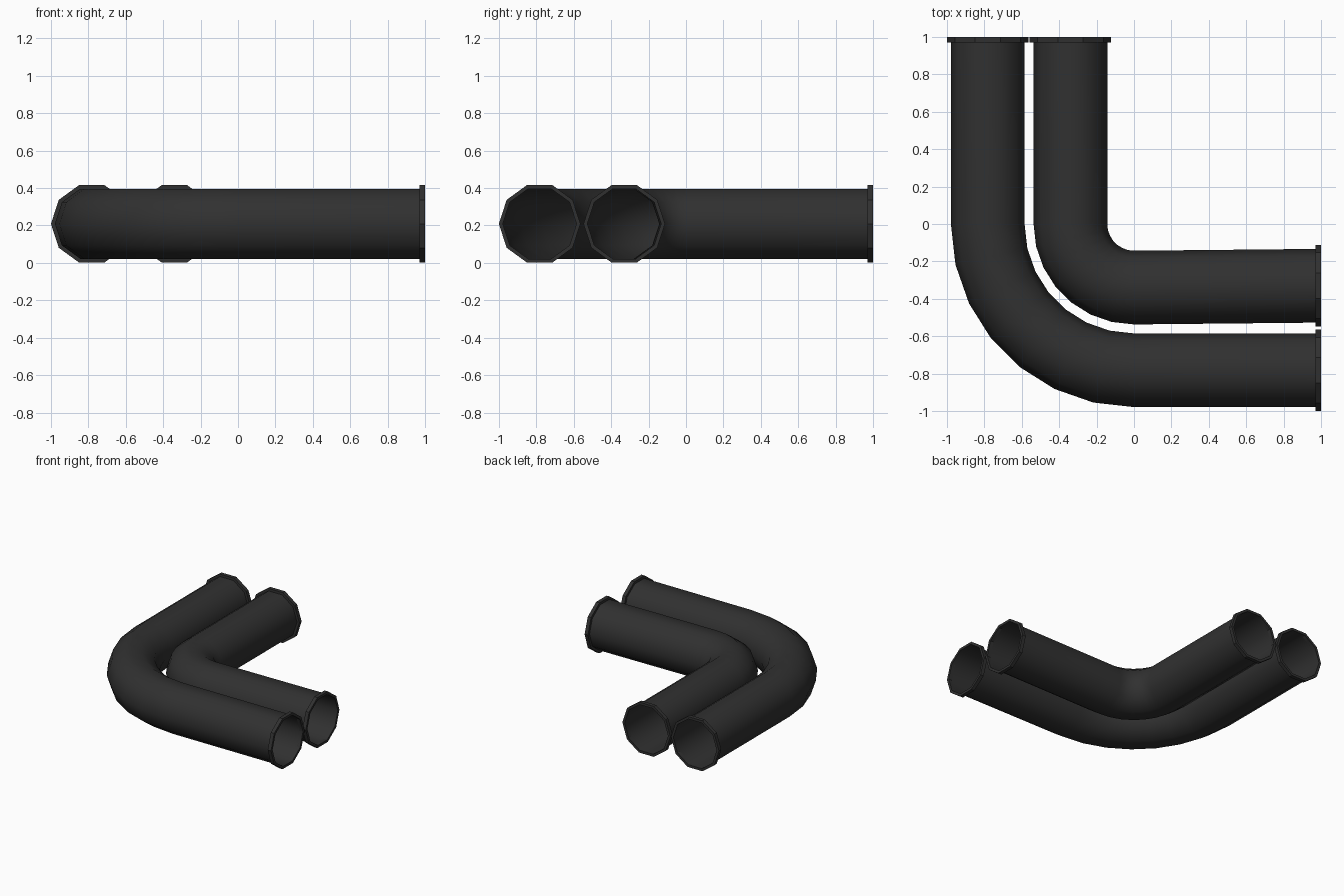
import bpy
import bmesh
from math import sin, cos, pi, radians
from mathutils import Vector

cube = bpy.data.objects.get("Cube")
if cube:
    bpy.data.objects.remove(cube, do_unlink=True)

SIDES = 10
CENTRE_Z = 0.209
PIPE_R = 0.197
FLANGE_R = 0.218
FLANGE_T = 0.03
BEND_STEPS = 7

rubber = bpy.data.materials.new("dark grey")
rubber.use_nodes = True
colour = (0.03, 0.03, 0.03, 1)
rubber.diffuse_color = colour
bsdf = rubber.node_tree.nodes["Principled BSDF"]
bsdf.inputs["Base Color"].default_value = colour
bsdf.inputs["Roughness"].default_value = 0.7


def loft(name, rings, closed=False):
    """Skin a list of (centre, sideways direction, radius) rings."""
    bm = bmesh.new()
    loops = []
    for centre, side, radius in rings:
        loop = []
        for i in range(SIDES):
            a = 2 * pi * i / SIDES
            offset = side * cos(a) + Vector((0, 0, sin(a)))
            loop.append(bm.verts.new(centre + offset * radius))
        loops.append(loop)
    pairs = list(zip(loops, loops[1:]))
    if closed:
        pairs.append((loops[-1], loops[0]))
    for a, b in pairs:
        for i in range(SIDES):
            j = (i + 1) % SIDES
            bm.faces.new((a[i], a[j], b[j], b[i]))
    bmesh.ops.recalc_face_normals(bm, faces=bm.faces)
    # Open tubes face outward
    if not closed:
        face = bm.faces[0]
        if face.normal.dot(face.calc_center_median() - rings[0][0]) < 0:
            bmesh.ops.reverse_faces(bm, faces=bm.faces)
    mesh = bpy.data.meshes.new(name)
    bm.to_mesh(mesh)
    bm.free()
    mesh.materials.append(rubber)
    obj = bpy.data.objects.new(name, mesh)
    bpy.context.collection.objects.link(obj)
    return obj


def flange(name, end, inward, side):
    """Thin ring collar around a pipe mouth."""
    back = end + inward * FLANGE_T
    return loft(name, [(end, side, PIPE_R), (end, side, FLANGE_R),
                       (back, side, FLANGE_R), (back, side, PIPE_R)], closed=True)


def bent_pipe(name, bend_r, end_y):
    """Straight run, quarter bend about the origin, straight run."""
    left, front = Vector((-1, 0, 0)), Vector((0, -1, 0))
    height = Vector((0, 0, CENTRE_Z))
    back_end = Vector((-bend_r, 1, 0)) + height
    side_end = Vector((1, end_y, 0)) + height
    rings = [(back_end, left, PIPE_R)]
    for i in range(BEND_STEPS + 1):
        a = pi / 2 * i / BEND_STEPS
        out = left * cos(a) + front * sin(a)
        rings.append((out * bend_r + height, out, PIPE_R))
    rings.append((side_end, front, PIPE_R))
    pipe = loft(name, rings)
    bpy.ops.object.select_all(action="DESELECT")
    pipe.select_set(True)
    bpy.context.view_layer.objects.active = pipe
    bpy.ops.object.shade_smooth_by_angle(angle=radians(45))
    flange(name + "_back_flange", back_end, front, left)
    flange(name + "_side_flange", side_end, left, front)


bent_pipe("outer_pipe", 0.782, -0.782)
bent_pipe("inner_pipe", 0.34, -0.33)
